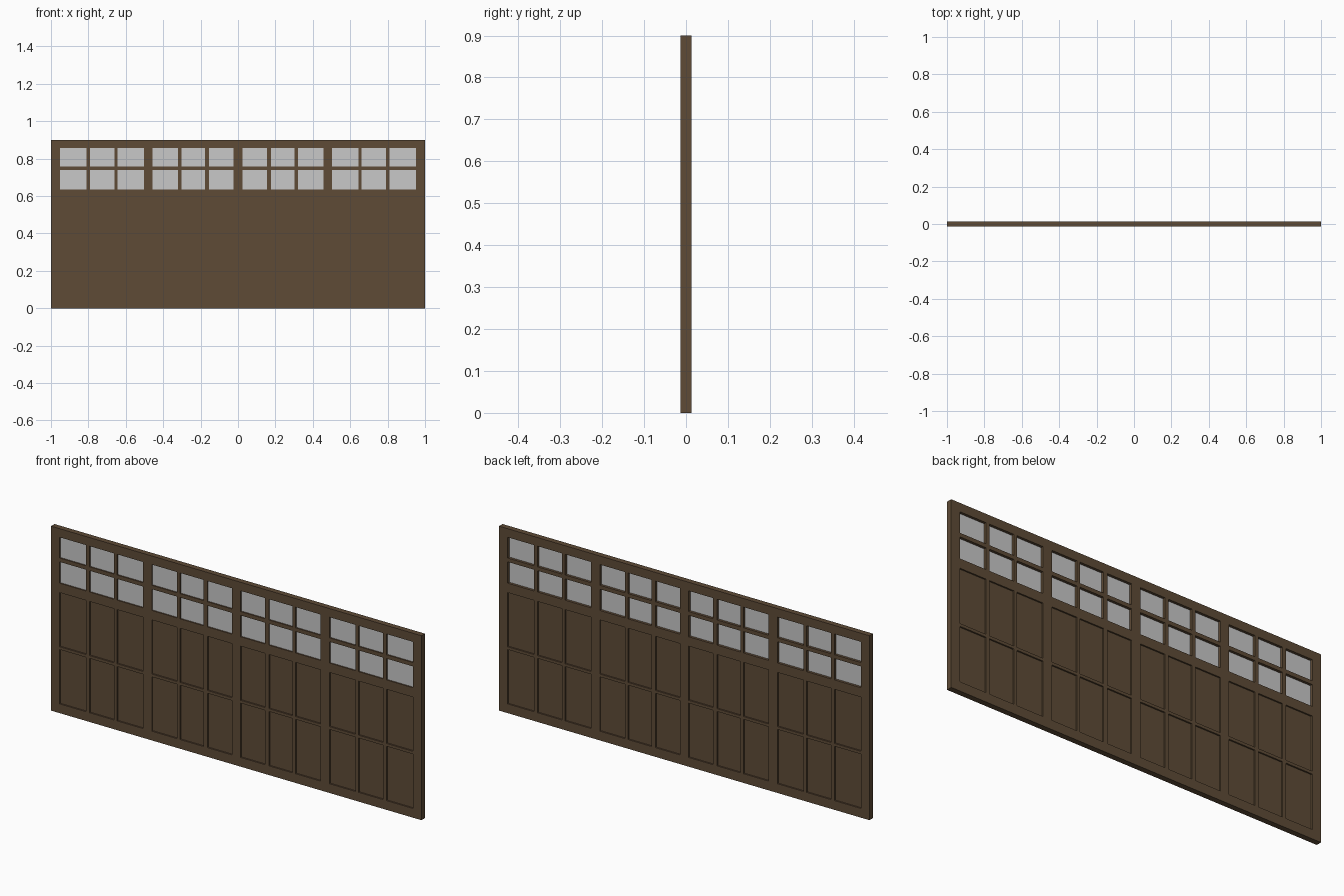
import bpy, bmesh

if "Cube" in bpy.data.objects:
    bpy.data.objects.remove(bpy.data.objects["Cube"])

# Half-width column edges (mirrored), and row edges
COLS = [(0.024, 0.156), (0.176, 0.303), (0.320, 0.456),
        (0.503, 0.643), (0.661, 0.792), (0.811, 0.953)]
COLS = [(-b, -a) for a, b in reversed(COLS)] + COLS
WINDOW_ROWS = [(0.634, 0.738), (0.757, 0.858)]
PANEL_ROWS = [(0.045, 0.310), (0.324, 0.588)]
H, T = 0.90, 0.0135


def material(name, rgb):
    m = bpy.data.materials.new(name)
    m.diffuse_color = (*rgb, 1)
    m.use_nodes = True
    m.node_tree.nodes["Principled BSDF"].inputs["Base Color"].default_value = m.diffuse_color
    return m


wood = material("brown wood", (0.112, 0.070, 0.037))
glass = material("pale grey glass", (0.58, 0.58, 0.58))


def finish(name, bm, mat):
    bmesh.ops.recalc_face_normals(bm, faces=bm.faces)
    me = bpy.data.meshes.new(name)
    bm.to_mesh(me)
    bm.free()
    me.materials.append(mat)
    ob = bpy.data.objects.new(name, me)
    bpy.context.collection.objects.link(ob)


def box(bm, x0, x1, y0, y1, z0, z1):
    v = bmesh.ops.create_cube(bm, size=1)["verts"]
    for p in v:
        p.co = (x1 if p.co.x > 0 else x0, y1 if p.co.y > 0 else y0,
                z1 if p.co.z > 0 else z0)


# Frame: a grid lattice with openings, walls built around every bar
xs = [-1.0] + [e for c in COLS for e in c] + [1.0]
zs = [0.0] + [e for r in PANEL_ROWS + WINDOW_ROWS for e in r] + [H]
bm = bmesh.new()
vs = [[[bm.verts.new((x, y, z)) for z in zs] for x in xs] for y in (-T, T)]


def solid(i, k):
    inside = 0 <= i < len(xs) - 1 and 0 <= k < len(zs) - 1
    return inside and not (i % 2 and k % 2)


for i in range(len(xs) - 1):
    for k in range(len(zs) - 1):
        if not solid(i, k):
            continue
        ring = [(i, k), (i + 1, k), (i + 1, k + 1), (i, k + 1)]
        for side in vs:
            bm.faces.new([side[a][b] for a, b in ring])
        for n, (di, dk) in enumerate([(0, -1), (1, 0), (0, 1), (-1, 0)]):
            if not solid(i + di, k + dk):
                (a, b), (c, d) = ring[n], ring[(n + 1) % 4]
                bm.faces.new([vs[0][a][b], vs[0][c][d],
                              vs[1][c][d], vs[1][a][b]])
finish("door_frame", bm, wood)

# Recessed wooden panels
bm = bmesh.new()
for x0, x1 in COLS:
    for z0, z1 in PANEL_ROWS:
        box(bm, x0, x1, -0.0065, 0.0065, z0, z1)
finish("wood_panels", bm, wood)

# Window panes, set a little towards the front
bm = bmesh.new()
for x0, x1 in COLS:
    for z0, z1 in WINDOW_ROWS:
        box(bm, x0, x1, -0.007, 0.001, z0, z1)
finish("window_panes", bm, glass)
